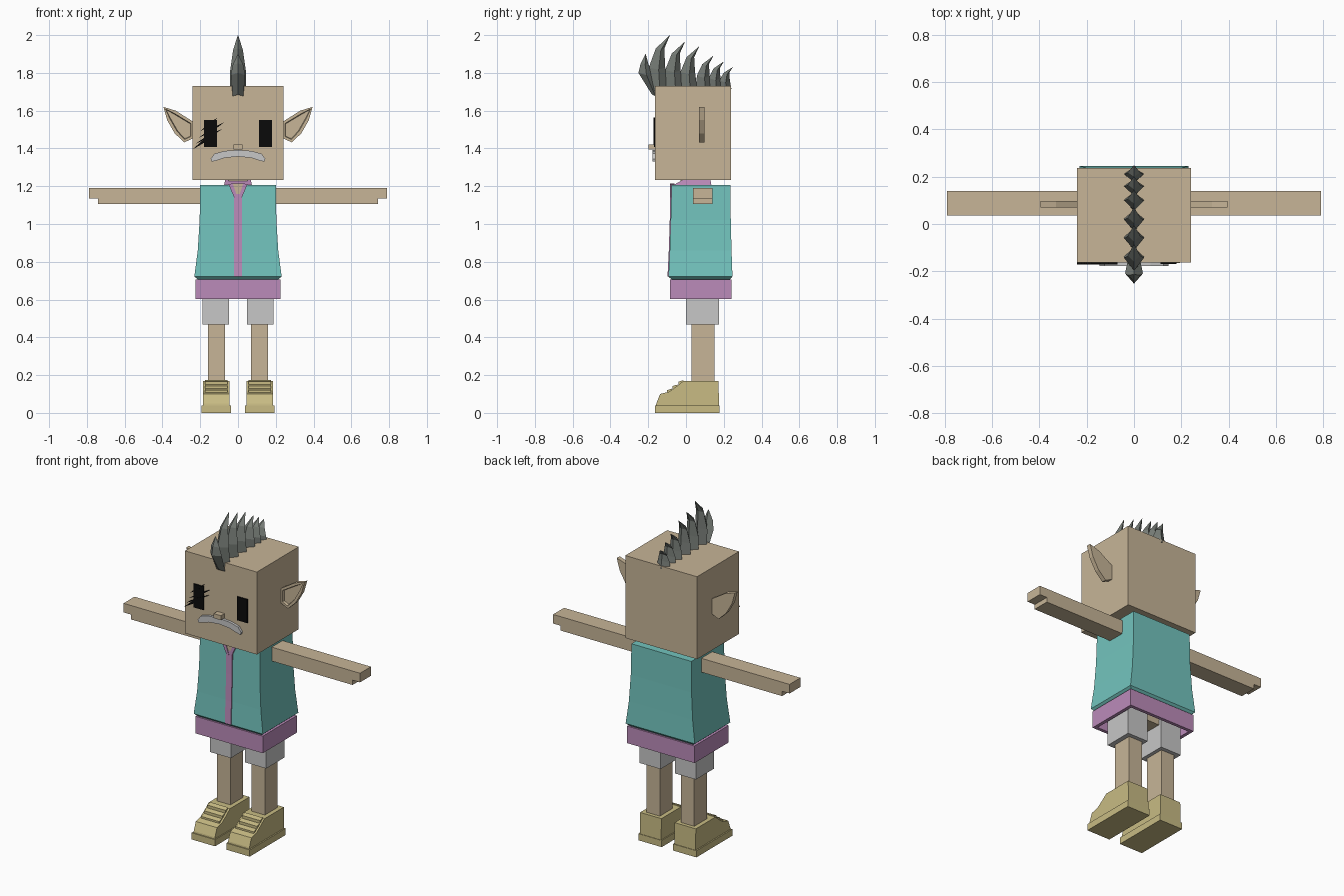
import bpy, bmesh
from mathutils import Vector

if "Cube" in bpy.data.objects:
    bpy.data.objects.remove(bpy.data.objects["Cube"])


def material(name, r, g, b):
    m = bpy.data.materials.new(name)
    m.diffuse_color = (r, g, b, 1)
    m.use_nodes = True
    bsdf = m.node_tree.nodes["Principled BSDF"]
    bsdf.inputs["Base Color"].default_value = (r, g, b, 1)
    bsdf.inputs["Roughness"].default_value = 0.8
    return m


SKIN = material("tan skin", 0.57, 0.46, 0.31)
TEAL = material("teal vest", 0.17, 0.55, 0.51)
PURPLE = material("purple shirt", 0.50, 0.26, 0.49)
GREY = material("light grey", 0.57, 0.57, 0.57)
SHOE = material("yellow shoe", 0.58, 0.50, 0.23)
HAIR = material("grey hair", 0.19, 0.21, 0.19)
BLACK = material("black", 0.003, 0.003, 0.003)


def finish(name, bm, mat):
    bmesh.ops.recalc_face_normals(bm, faces=bm.faces)
    mesh = bpy.data.meshes.new(name)
    bm.to_mesh(mesh)
    bm.free()
    mesh.materials.append(mat)
    ob = bpy.data.objects.new(name, mesh)
    bpy.context.collection.objects.link(ob)
    return ob


def loft(name, rings, mat):
    """Join rings of equal point count and cap both ends."""
    bm = bmesh.new()
    loops = [[bm.verts.new(p) for p in ring] for ring in rings]
    n = len(loops[0])
    for a, b in zip(loops, loops[1:]):
        for i in range(n):
            j = (i + 1) % n
            bm.faces.new((a[i], a[j], b[j], b[i]))
    bm.faces.new(loops[0])
    bm.faces.new(loops[-1])
    bmesh.ops.remove_doubles(bm, verts=bm.verts, dist=0.0001)
    return finish(name, bm, mat)


def rect(x0, x1, y0, y1, z):
    return [(x0, y0, z), (x1, y0, z), (x1, y1, z), (x0, y1, z)]


def box(name, x, y, z, mat):
    return loft(name, [rect(*x, *y, h) for h in z], mat)


def extrude_y(name, outline, y0, y1, mat):
    return loft(name, [[(x, y, z) for x, z in outline] for y in (y0, y1)], mat)


def extrude_x(name, outline, x0, x1, mat):
    return loft(name, [[(x, y, z) for y, z in outline] for x in (x0, x1)], mat)


def pair(s, a, b):
    return sorted((s * a, s * b))


# Head and face
box("head", (-0.24, 0.24), (-0.163, 0.237), (1.232, 1.73), SKIN)
box("nose", (-0.024, 0.024), (-0.198, -0.16), (1.395, 1.422), SKIN)
top = [(-0.145, 1.345), (-0.125, 1.372), (-0.07, 1.387), (0, 1.392)]
under = [(0, 1.357), (-0.07, 1.35), (-0.115, 1.335), (-0.14, 1.33)]
outline = (top + [(-x, z) for x, z in top[-2::-1]]
           + [(-x, z) for x, z in under[::-1]] + under[1:])
extrude_y("mouth", outline, -0.178, -0.16, GREY)
for s, side in ((-1, "right"), (1, "left")):
    box(side + "_eye", pair(s, 0.112, 0.18), (-0.17, -0.162), (1.408, 1.55), BLACK)

# Slanted scratches over the right eye
for i, (x0, z0, x1, z1) in enumerate([
        (-0.20, 1.49, -0.105, 1.565), (-0.21, 1.455, -0.07, 1.54),
        (-0.225, 1.425, -0.08, 1.505), (-0.24, 1.395, -0.13, 1.475)]):
    a, b = Vector((x0, z0)), Vector((x1, z1))
    w = (b - a).orthogonal().normalized() * 0.007
    mid = (a + b) / 2
    extrude_y(f"eye_scratch_{i + 1}", [a, mid - w, b, mid + w], -0.172, -0.163, BLACK)

# Pointed ears with a sunken front
EAR = [(0.235, 1.54), (0.33, 1.60), (0.395, 1.62), (0.375, 1.55),
       (0.335, 1.48), (0.285, 1.432), (0.235, 1.455)]
for s, side in ((-1, "right"), (1, "left")):
    ear = extrude_y(side + "_ear", [(s * x, z) for x, z in EAR], 0.07, 0.097, SKIN)
    bm = bmesh.new()
    bm.from_mesh(ear.data)
    front = [f for f in bm.faces if f.normal.y < -0.9]
    bmesh.ops.inset_region(bm, faces=front, thickness=0.016)
    inner = bmesh.ops.inset_region(bm, faces=front, thickness=0.004, depth=-0.014)
    bm.to_mesh(ear.data)
    bm.free()


# Mohawk of backward-curving spikes
def spike(name, sections):
    rings = []
    for front, back, z, w in sections:
        mid = front + (back - front) * 0.6
        rings.append([(0, front, z), (w, mid, z - w * 0.3), (0, back, z),
                      (-w, mid, z - w * 0.3)])
    return loft(name, rings, HAIR)


spike("hair_front_lock", [(-0.18, -0.15, 1.685, 0.028), (-0.252, -0.18, 1.80, 0.038),
                          (-0.24, -0.20, 1.85, 0.028), (-0.215, -0.213, 1.90, 0.002)])
TIPS = [(-0.085, 2.0), (-0.005, 1.965), (0.07, 1.94), (0.145, 1.89),
        (0.2, 1.86), (0.248, 1.83)]
for i, (y, z) in enumerate(TIPS):
    h = z - 1.715
    k = (h / 0.285) ** 0.5
    spike(f"hair_spike_{i + 1}", [
        (y - 0.115 * k, y - 0.012 * k, 1.715, 0.044),
        (y - 0.112 * k, y - 0.025 * k, 1.715 + h * 0.4, 0.041),
        (y - 0.075 * k, y - 0.03 * k, 1.715 + h * 0.75, 0.026),
        (y - 0.001, y, z, 0.001)])

# Flared vest: half width, front, back, height
VEST = [(0.205, -0.07, 0.225, 0.70), (0.231, -0.093, 0.246, 0.722),
        (0.213, -0.086, 0.241, 0.86), (0.203, -0.081, 0.237, 1.02),
        (0.20, -0.076, 0.235, 1.207)]
loft("vest", [rect(-w, w, f, b, z) for w, f, b, z in VEST], TEAL)

# Shirt front showing down the vest opening
loft("shirt_front", [rect(-0.02, 0.02, f - 0.005, f + 0.01, z)
                     for w, f, b, z in VEST[1:4]]
     + [rect(-0.02, 0.02, -0.083, -0.07, 1.16)], PURPLE)
extrude_y("open_neck", [(0, 1.13), (0.032, 1.215), (-0.032, 1.215)],
          -0.082, -0.06, SKIN)
for s, side in ((-1, "right"), (1, "left")):
    extrude_y(side + "_collar_edge",
              [(0, 1.13), (s * 0.02, 1.14), (s * 0.05, 1.21), (s * 0.028, 1.215)],
              -0.086, -0.06, PURPLE)
loft("collar", [rect(-0.075, 0.075, -0.077, 0.135, 1.20),
                rect(-0.068, 0.068, -0.02, 0.13, 1.232)], PURPLE)
box("neck", (-0.05, 0.05), (-0.03, 0.11), (1.15, 1.24), SKIN)

# Shirt hem, hollow underneath
loft("shirt_hem", [rect(-0.205, 0.205, -0.065, 0.22, 0.66),
                   rect(-0.205, 0.205, -0.065, 0.22, 0.602),
                   rect(-0.225, 0.225, -0.085, 0.24, 0.602),
                   rect(-0.225, 0.225, -0.085, 0.24, 0.705)], PURPLE)
box("hips", (-0.12, 0.12), (0.02, 0.155), (0.615, 0.69), SKIN)

# Shoe side profile
UPPER = [(-0.16, 0.03), (-0.157, 0.05), (-0.137, 0.10), (-0.09, 0.112),
         (-0.05, 0.14), (-0.015, 0.168), (0.172, 0.168), (0.175, 0.03)]
LACES = [(-0.085, 0.118), (-0.055, 0.14), (-0.025, 0.163)]

# Limbs and shoes
for s, side in ((-1, "right"), (1, "left")):
    arm = [(0.18, 1.19), (0.79, 1.19), (0.79, 1.135), (0.74, 1.135),
           (0.74, 1.106), (0.18, 1.106)]
    extrude_y(side + "_arm", [(s * x, z) for x, z in arm], 0.036, 0.14, SKIN)
    box(side + "_trouser_leg", pair(s, 0.048, 0.188), (0, 0.174), (0.467, 0.67), GREY)
    box(side + "_leg", pair(s, 0.07, 0.16), (0.028, 0.15), (0.14, 0.48), SKIN)
    box(side + "_shoe_sole", pair(s, 0.038, 0.194), (-0.165, 0.178), (0, 0.04), SHOE)
    extrude_x(side + "_shoe_upper", UPPER, s * 0.044, s * 0.186, SHOE)
    for i, (y, z) in enumerate(LACES):
        ridge = [(y - 0.016, z - 0.02), (y - 0.016, z + 0.002),
                 (y + 0.01, z + 0.01), (y + 0.014, z - 0.01)]
        extrude_x(f"{side}_shoe_lace_{i + 1}", ridge, s * 0.055, s * 0.176, SHOE)
